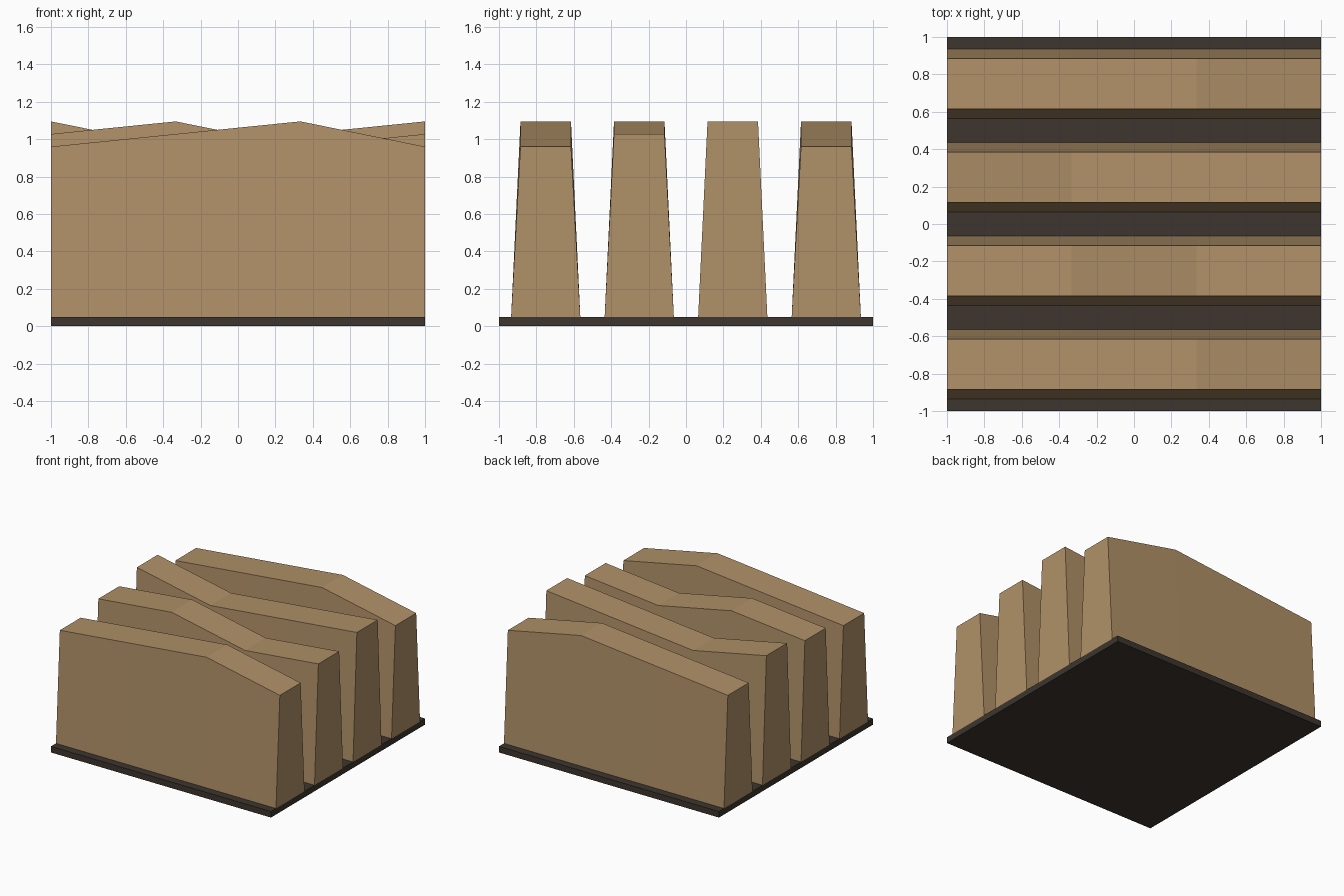
import bpy
import bmesh

cube = bpy.data.objects.get("Cube")
if cube:
    bpy.data.objects.remove(cube, do_unlink=True)


def make_material(name, rgb):
    mat = bpy.data.materials.new(name)
    mat.use_nodes = True
    color = (*rgb, 1.0)
    mat.diffuse_color = color
    bsdf = mat.node_tree.nodes["Principled BSDF"]
    bsdf.inputs["Base Color"].default_value = color
    bsdf.inputs["Roughness"].default_value = 0.9
    return mat


def add_object(name, bm, mat):
    bmesh.ops.recalc_face_normals(bm, faces=bm.faces)
    mesh = bpy.data.meshes.new(name)
    bm.to_mesh(mesh)
    bm.free()
    mesh.materials.append(mat)
    obj = bpy.data.objects.new(name, mesh)
    bpy.context.collection.objects.link(obj)
    return obj


def tapered_wall(name, y, heights, mat):
    """Loft a trapezoid section along x, with its own height at each station."""
    bm = bmesh.new()
    sections = []
    for i, h in enumerate(heights):
        x = -1 + i * 2 / (len(heights) - 1)
        corners = [(-FOOT, BASE_TOP), (FOOT, BASE_TOP), (CREST, h), (-CREST, h)]
        sections.append([bm.verts.new((x, y + dy, z)) for dy, z in corners])
    for a, b in zip(sections, sections[1:]):
        for j in range(4):
            k = (j + 1) % 4
            bm.faces.new((a[j], a[k], b[k], b[j]))
    bm.faces.new(sections[0])
    bm.faces.new(sections[-1])
    return add_object(name, bm, mat)


BASE_TOP = 0.05
FOOT, CREST = 0.185, 0.135
LOW, MID, HIGH = 0.96, 1.0275, 1.095

tan = make_material("tan", (0.434, 0.283, 0.138))
dark_brown = make_material("dark brown", (0.047, 0.036, 0.028))

# Flat base slab
bm = bmesh.new()
bmesh.ops.create_cube(bm, size=1)
bmesh.ops.scale(bm, vec=(2, 2, BASE_TOP), verts=bm.verts)
bmesh.ops.translate(bm, vec=(0, 0, BASE_TOP / 2), verts=bm.verts)
add_object("base_slab", bm, dark_brown)

# Four parallel walls with uneven crests
tapered_wall("front_wall", -0.75, (LOW, MID, HIGH, LOW), tan)
tapered_wall("front_middle_wall", -0.25, (MID, HIGH, LOW, MID), tan)
tapered_wall("back_middle_wall", 0.25, (HIGH, LOW, MID, HIGH), tan)
tapered_wall("back_wall", 0.75, (LOW, MID, HIGH, LOW), tan)
